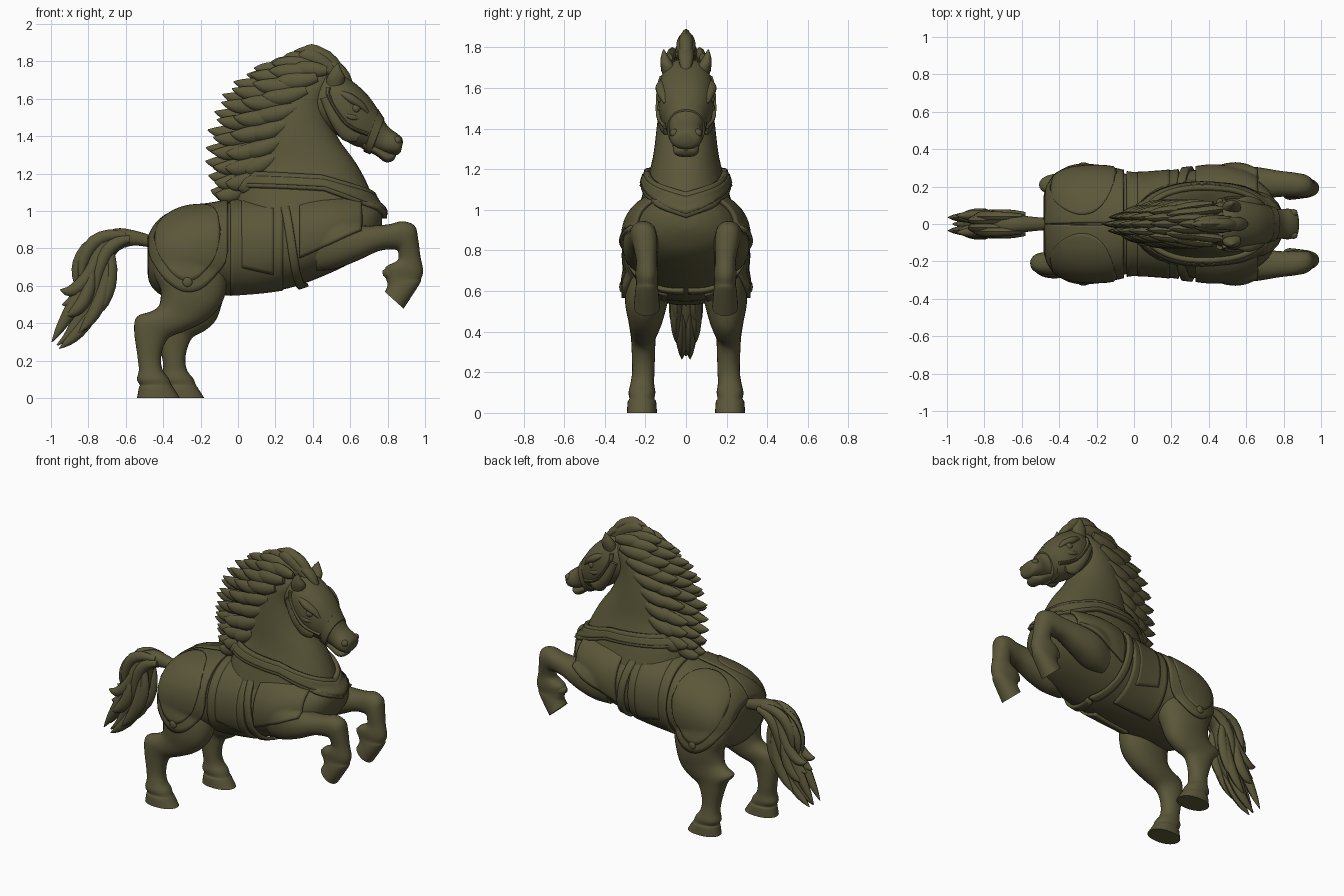
import bpy, bmesh, math, random
from mathutils import Vector
from mathutils.bvhtree import BVHTree

random.seed(4)
olive = bpy.data.materials.new("olive green")
olive.diffuse_color = (0.105, 0.095, 0.042, 1)


def finish(bm, name, angle=40, thick=0):
    bmesh.ops.recalc_face_normals(bm, faces=bm.faces)
    me = bpy.data.meshes.new(name)
    bm.to_mesh(me)
    me.materials.append(olive)
    me.shade_smooth()
    me.set_sharp_from_angle(angle=math.radians(angle))
    ob = bpy.data.objects.new(name, me)
    bpy.context.collection.objects.link(ob)
    if thick:
        mod = ob.modifiers.new("thickness", 'SOLIDIFY')
        mod.thickness, mod.offset = thick, 0
    return ob


def spline(rows, sub):
    """Catmull-Rom through a list of equal-length tuples."""
    out = []
    for i in range(len(rows) - 1):
        p0, p1, p2, p3 = (rows[max(i - 1, 0)], rows[i], rows[i + 1],
                          rows[min(i + 2, len(rows) - 1)])
        for k in range(sub):
            t = k / sub
            out.append([0.5 * (2 * b + (c - a) * t + (2 * a - 5 * b + 4 * c - d) * t * t
                               + (3 * b - a - 3 * c + d) * t ** 3)
                        for a, b, c, d in zip(p0, p1, p2, p3)])
    return out + [list(rows[-1])]


def loft(bm, secs, side=1, n=28, p=2.2, sub=4):
    """Sections (ax, az, bx, bz, half width, y): oval rings between profile points a and b."""
    rings = []
    for ax, az, bx, bz, w, y in spline(secs, sub):
        ring = []
        for k in range(n):
            c, s = math.cos(2 * math.pi * k / n), math.sin(2 * math.pi * k / n)
            c = math.copysign(abs(c) ** (2 / p), c) / 2
            s = math.copysign(abs(s) ** (2 / p), s)
            ring.append(bm.verts.new(((ax + bx) / 2 + (ax - bx) * c, side * (y + s * w),
                                      (az + bz) / 2 + (az - bz) * c)))
        rings.append(ring)
    for r, q in zip(rings, rings[1:]):
        for k in range(n):
            bm.faces.new((r[k], r[(k + 1) % n], q[(k + 1) % n], q[k]))
    bm.faces.new(rings[0])
    bm.faces.new(rings[-1])


def strand(bm, p0, p1, p2, y0, y1, r, w):
    """Leaf-shaped lock of hair along a bezier in the profile plane."""
    p0, p1, p2 = Vector(p0), Vector(p1), Vector(p2)
    secs = []
    for t, f in ((0, .5), (.2, .85), (.45, 1), (.7, .9), (.88, .55), (1, .06)):
        c = p0 * (1 - t) ** 2 + p1 * 2 * t * (1 - t) + p2 * t * t
        d = ((p1 - p0) * (1 - t) + (p2 - p1) * t).normalized() * r * f
        secs.append((c.x - d.y, c.y + d.x, c.x + d.y, c.y - d.x, w * f, y0 + (y1 - y0) * t))
    loft(bm, secs, n=10, p=1.8, sub=2)


torso, solid = bmesh.new(), bmesh.new()      # surfaces the harness is wrapped onto


def part(name, secs, sides=(1,), wrapped=(torso, solid), **kw):
    bm = bmesh.new()
    for s in sides:
        for target in (bm, *wrapped):
            loft(target, secs, s, **kw)
    return finish(bm, name)


# Body: vertical sections along x (x, top, bottom, half width)
body = [(-.485, .79, .68, .07), (-.47, .86, .61, .17), (-.41, .945, .55, .25), (-.3, 1.0, .53, .285),
        (-.15, 1.025, .545, .288), (0, 1.05, .55, .262), (.15, 1.065, .565, .268), (.3, 1.08, .595, .285),
        (.45, 1.09, .65, .297), (.6, 1.08, .72, .262), (.7, 1.06, .79, .2), (.75, 1.03, .86, .13),
        (.77, 1.0, .91, .06)]
part("body", [(x, t, x, b, w, 0) for x, t, b, w in body], n=48)

# Neck: horizontal sections (z, front, back, half width)
neck = [(.95, .745, -.03, .25), (1.1, .71, 0, .208), (1.25, .635, .09, .165), (1.4, .53, .13, .145),
        (1.55, .48, .19, .128), (1.67, .5, .29, .11), (1.73, .5, .38, .07)]
part("neck", [(f, z, b, z, w, 0) for z, f, b, w in neck], wrapped=(solid,), n=40)

# Head
bm = bmesh.new()
loft(bm, [(.40, 1.70, .36, 1.54, .08, 0), (.50, 1.745, .43, 1.47, .12, 0), (.58, 1.715, .53, 1.405, .14, 0),
          (.68, 1.635, .62, 1.35, .128, 0), (.75, 1.54, .69, 1.335, .096, 0), (.80, 1.455, .745, 1.32, .078, 0),
          (.85, 1.415, .80, 1.305, .082, 0), (.877, 1.39, .85, 1.3, .07, 0),
          (.882, 1.365, .87, 1.315, .045, 0)], n=36)
finish(bm, "head")
bm = bmesh.new()
loft(bm, [(.68, 1.38, .66, 1.335, .07, 0), (.75, 1.345, .735, 1.298, .066, 0), (.81, 1.315, .785, 1.262, .062, 0),
          (.838, 1.305, .82, 1.264, .048, 0), (.845, 1.295, .835, 1.275, .02, 0)], n=24)
finish(bm, "lower_lip")

# Face details, mirrored
ears, eyes, brows, nostrils, cheeks = (bmesh.new() for _ in range(5))
for s in (-1, 1):
    loft(ears, [(.565, 1.67, .47, 1.66, .04, .075), (.572, 1.715, .475, 1.71, .034, .092),
                (.555, 1.75, .50, 1.755, .02, .104), (.537, 1.79, .53, 1.79, .003, .11)], s, n=16)
    loft(brows, [(.55, 1.645, .545, 1.615, .02, .112), (.61, 1.625, .6, 1.575, .03, .12),
                 (.67, 1.58, .655, 1.545, .028, .106), (.70, 1.53, .69, 1.52, .01, .1)], s, n=14)
    loft(brows, [(.56, 1.53, .56, 1.51, .01, .125), (.62, 1.515, .61, 1.485, .018, .125),
                 (.69, 1.5, .68, 1.485, .01, .1)], s, n=12)
    loft(cheeks, [(.5, 1.62, .44, 1.6, .02, .118), (.55, 1.5, .49, 1.48, .028, .12),
                  (.61, 1.44, .56, 1.38, .028, .103), (.66, 1.42, .63, 1.37, .01, .1)], s, n=14)
    loft(cheeks, [(.495, 1.66, .47, 1.66, .015, .115), (.50, 1.6, .48, 1.595, .015, .13),
                  (.59, 1.47, .572, 1.46, .015, .133), (.70, 1.42, .69, 1.4, .015, .1)], s, n=10)
    for bmx, loc, r in ((eyes, (.63, .116, 1.548), .026), (nostrils, (.853, .058, 1.378), .022)):
        g = bmesh.ops.create_uvsphere(bmx, u_segments=16, v_segments=10, radius=r)
        bmesh.ops.translate(bmx, verts=g["verts"], vec=(loc[0], loc[1] * s, loc[2]))
for b, nm in ((ears, "ears"), (brows, "eyelids"), (cheeks, "cheeks_and_bridle"), (eyes, "eyes"),
              (nostrils, "nostrils")):
    finish(b, nm)
bm = bmesh.new()
loft(bm, [(.75, 1.545, .67, 1.33, .085, 0), (.752, 1.54, .672, 1.318, .101, 0),
          (.782, 1.495, .705, 1.302, .093, 0), (.782, 1.49, .712, 1.31, .075, 0)], n=28, sub=1)
finish(bm, "noseband", 30)

# Front legs
fore = [(.40, .98, .42, .68, .08, .2), (.54, .95, .52, .69, .11, .2), (.66, .922, .64, .735, .09, .215),
        (.80, .928, .75, .785, .07, .215), (.88, .945, .82, .795, .066, .21), (.945, .92, .85, .79, .062, .205),
        (.963, .85, .857, .775, .057, .2), (.975, .76, .852, .735, .05, .195), (.99, .68, .79, .70, .056, .193),
        (.978, .635, .79, .645, .052, .193), (.968, .605, .80, .605, .057, .193),
        (.885, .478, .785, .568, .064, .193)]
part("front_legs", fore, (-1, 1))
bm = bmesh.new()
for s in (-1, 1):
    loft(bm, [(.85, .72, .83, .62, .04, .193), (.80, .70, .80, .635, .036, .193),
              (.772, .68, .775, .655, .012, .193)], s, n=14)
finish(bm, "fetlock_tufts")

# Hind legs: the far one stands a little further forward
hind = [(-.12, .82, -.42, .82, .07, .19), (-.06, .65, -.455, .68, .115, .18), (-.085, .51, -.415, .58, .105, .195),
        (-.17, .415, -.42, .50, .085, .2), (-.28, .36, -.46, .465, .072, .205), (-.365, .325, -.54, .435, .062, .21),
        (-.40, .27, -.555, .36, .058, .21), (-.412, .2, -.537, .22, .055, .21), (-.40, .145, -.53, .15, .058, .215),
        (-.37, .105, -.54, .1, .066, .217), (-.355, .07, -.525, .07, .062, .217),
        (-.345, .055, -.53, .055, .07, .217), (-.31, 0, -.54, 0, .074, .217)]


def forward(x, z):
    t = min(1, max(0, (.5 - z) / .2))
    return x + .13 * t * t * (3 - 2 * t)


part("hind_leg_right", hind, (-1,))
part("hind_leg_left", [(forward(a, b), b, forward(c, d), d, w, y) for a, b, c, d, w, y in hind])

trees = [BVHTree.FromBMesh(torso), BVHTree.FromBMesh(solid)]


def on_surface(c, d, off, tree):
    c, d = Vector(c), Vector(d)
    hit = tree.ray_cast(c + d * 2, -d)[0]
    return (hit or c) + d * off


def wrap(name, f, nu, nv, off, thick=.02, tree=trees[0]):
    """Plate laid over the body: f(u, v) gives ray centre and direction."""
    bm = bmesh.new()
    g = [[bm.verts.new(on_surface(*f(i / nu, j / nv), off, tree)) for j in range(nv + 1)] for i in range(nu + 1)]
    for i in range(nu):
        for j in range(nv):
            bm.faces.new((g[i][j], g[i + 1][j], g[i + 1][j + 1], g[i][j + 1]))
    bmesh.ops.remove_doubles(bm, verts=bm.verts, dist=1e-4)
    return finish(bm, name, 40, thick)


def saddle(x0, x1, zc, reach, slant=0, lo=None, side=1):
    """Band from x0 to x1 around the back, between angles lo(u) and reach(u) from the spine."""
    def f(u, v):
        low = lo(u) if lo else -reach(u)
        a = side * (low + (reach(u) - low) * v)
        return (x0 + (x1 - x0) * u + slant * abs(a), 0, zc), (0, math.sin(a), math.cos(a))
    return f


def bow(lo, hi):
    return lambda u: lo + (hi - lo) * math.sqrt(max(0, 1 - (2 * u - 1) ** 2))


# Harness plates
for s, nm in ((-1, "right"), (1, "left")):
    wrap("rump_plate_" + nm, saddle(-.475, -.055, .8, bow(1.6, 2.22), 0, lambda u: .02, s), 28, 32, .01)
    wrap("rump_panel_" + nm, saddle(-.44, -.10, .8, bow(1.3, 2.08), 0, bow(1.25, .22), s), 28, 28, .017)
wrap("saddle_cloth", saddle(-.04, .24, .8, lambda u: 2.75), 14, 64, .006)
wrap("saddle_pad", saddle(.02, .19, .8, lambda u: 1.95 + .15 * u), 10, 48, .01)
wrap("girth_strap", saddle(.19, .235, .84, lambda u: 3.1, .045), 3, 72, .014)
wrap("shoulder_plate", saddle(.33, .66, .88, lambda u: 2.0 - .5 * u), 20, 56, .012)


# Collar, dipping to a sharp point on the chest
def collar(inset):
    def f(u, v):
        a = 2 * math.pi * u
        k = min(1, abs(math.sin(a)) * 1.1) if math.cos(a) > 0 else 1
        top = 1.085 + .11 * k - inset - .012 * math.cos(a) * k
        low = .96 + .155 * k + inset - .012 * math.cos(a) * k
        return (.36, 0, low + (top - low) * v), (math.cos(a), math.sin(a), 0)
    return f


wrap("collar", collar(0), 72, 6, .012, .028, trees[1])
wrap("collar_trim", collar(.02), 72, 4, .026, .01, trees[1])

# Round studs on the rump plate
bm = bmesh.new()
for s in (-1, 1):
    g = bmesh.ops.create_uvsphere(bm, u_segments=16, v_segments=10, radius=.026)
    bmesh.ops.scale(bm, verts=g["verts"], vec=(1, .4, 1))
    bmesh.ops.translate(bm, verts=g["verts"], vec=on_surface((-.27, 0, .62), (0, s, 0), .02, trees[0]))
finish(bm, "rump_studs")

# Mane: locks fan from a root line to a tip line, in layers outward from the middle
roots = spline([(.54, 1.72), (.46, 1.75), (.37, 1.69), (.29, 1.57), (.23, 1.45), (.18, 1.32), (.1, 1.19)], 10)
tips = spline([(.33, 1.845), (.1, 1.775), (-.08, 1.65), (-.14, 1.5), (-.168, 1.34), (-.168, 1.2), (-.14, 1.085)], 10)
bm = bmesh.new()
loft(bm, [(*roots[i], *(Vector(roots[i]).lerp(Vector(tips[i]), .5)), .05 if i else .03, 0)
          for i in range(0, 61, 6)], n=16, sub=2)
for y, count, fwd, length in ((0, 11, 0, 1), (.045, 11, .01, .92), (.08, 10, .02, .72), (.1, 9, .03, .5)):
    for s in ((-1, 1) if y else (1,)):
        for i in range(count):
            t = (i + (.5 if y in (.045, .1) else 0)) / (count - .5)
            if y > .05 and t < .12:
                continue
            k = min(60, int(t * 60))
            r, e = Vector(roots[k]), Vector(tips[k])
            r.x += fwd * min(1, t * 3)
            e = r.lerp(e, length * random.uniform(.96, 1.02))
            m = r.lerp(e, .6) + Vector((0, .1 - .19 * min(1, t * 3))) * length
            thin = min(1, .35 + t * 2)
            strand(bm, r, m, e, s * y * 1.15 * thin, s * y * .8 * thin, .045, .028)
# Crest and forelock over the poll
strand(bm, (.56, 1.70), (.50, 1.88), (.30, 1.855), 0, 0, .035, .035)
strand(bm, (.60, 1.68), (.54, 1.80), (.42, 1.80), 0, 0, .03, .04)
finish(bm, "mane", 50)

# Tail: tapering core with locks peeling away
bm = bmesh.new()
loft(bm, [(-.44, .86, -.44, .80, .03, 0), (-.55, .895, -.56, .815, .04, 0), (-.66, .905, -.645, .78, .055, 0),
          (-.78, .84, -.67, .70, .062, 0), (-.83, .72, -.69, .58, .06, 0), (-.84, .60, -.73, .49, .055, 0),
          (-.87, .48, -.79, .40, .04, 0), (-.92, .36, -.87, .33, .025, 0), (-.97, .285, -.96, .28, .006, 0)], n=20)
for p0, p1, p2, y in (((-.66, .87), (-.87, .83), (-.87, .60), .02), ((-.72, .83), (-.83, .52), (-.95, .58), .045),
                      ((-.6, .87), (-.84, .9), (-.84, .62), .04), ((-.76, .74), (-.84, .55), (-.995, .3), .035),
                      ((-.78, .68), (-.8, .48), (-.92, .44), .055), ((-.7, .72), (-.7, .5), (-.85, .35), .05),
                      ((-.74, .62), (-.76, .4), (-.955, .265), .02), ((-.68, .78), (-.66, .56), (-.78, .43), .045),
                      ((-.8, .75), (-.82, .5), (-.94, .50), .03), ((-.58, .85), (-.75, .84), (-.76, .55), .05)):
    for s in (-1, 1):
        strand(bm, p0, p1, p2, s * y, s * y, .038, .03)
finish(bm, "tail", 50)
torso.free()
solid.free()
